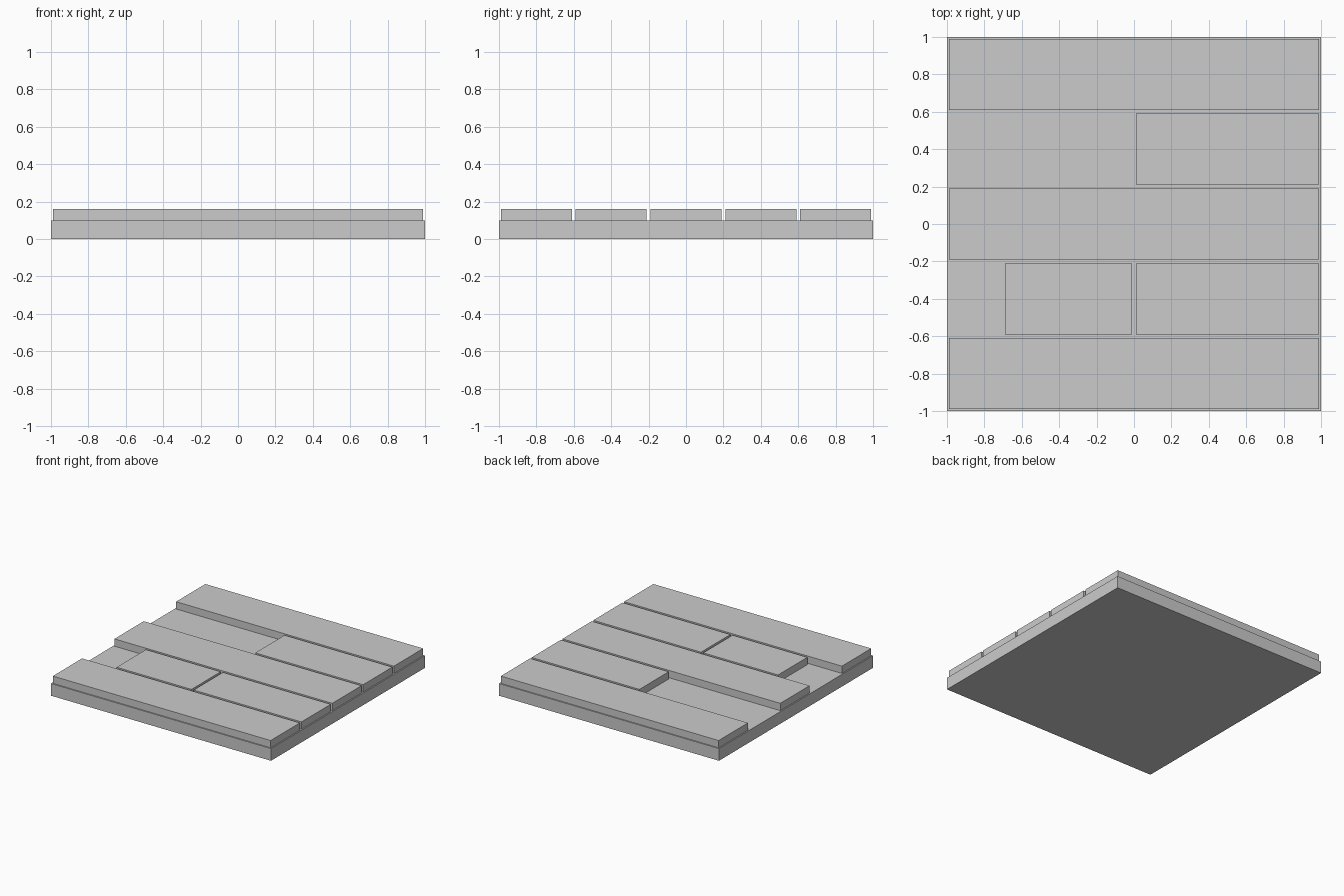
import bpy

cube = bpy.data.objects.get("Cube")
if cube:
    bpy.data.objects.remove(cube, do_unlink=True)

# Single grey material
GREY = (0.6, 0.6, 0.6, 1.0)
grey = bpy.data.materials.new("light_grey")
grey.use_nodes = True
grey.diffuse_color = GREY
grey.node_tree.nodes["Principled BSDF"].inputs["Base Color"].default_value = GREY


def box(name, x, y, z):
    """Box spanning the given (min, max) ranges."""
    spans = (x, y, z)
    bpy.ops.mesh.primitive_cube_add(size=1, location=[(a + b) / 2 for a, b in spans])
    obj = bpy.context.object
    obj.name = name
    obj.scale = [b - a for a, b in spans]
    bpy.ops.object.transform_apply(location=False, rotation=False, scale=True)
    obj.data.materials.append(grey)
    return obj


BASE_TOP, PLANK_TOP = 0.10, 0.16
PITCH, GAP = 0.4, 0.01

# Square base slab
box("base_slab", (-1, 1), (-1, 1), (0, BASE_TOP))

# Plank rows from front to back; each entry is the x range before the gap
FULL, HALF, SHORT = (-1, 1), (0, 1), (-0.7, 0)
rows = [[FULL], [SHORT, HALF], [FULL], [HALF], [FULL]]
for i, row in enumerate(rows):
    y0 = -1 + i * PITCH
    for j, (x0, x1) in enumerate(row):
        box(f"plank_row_{i + 1}_{j + 1}", (x0 + GAP, x1 - GAP),
            (y0 + GAP, y0 + PITCH - GAP), (BASE_TOP, PLANK_TOP))
